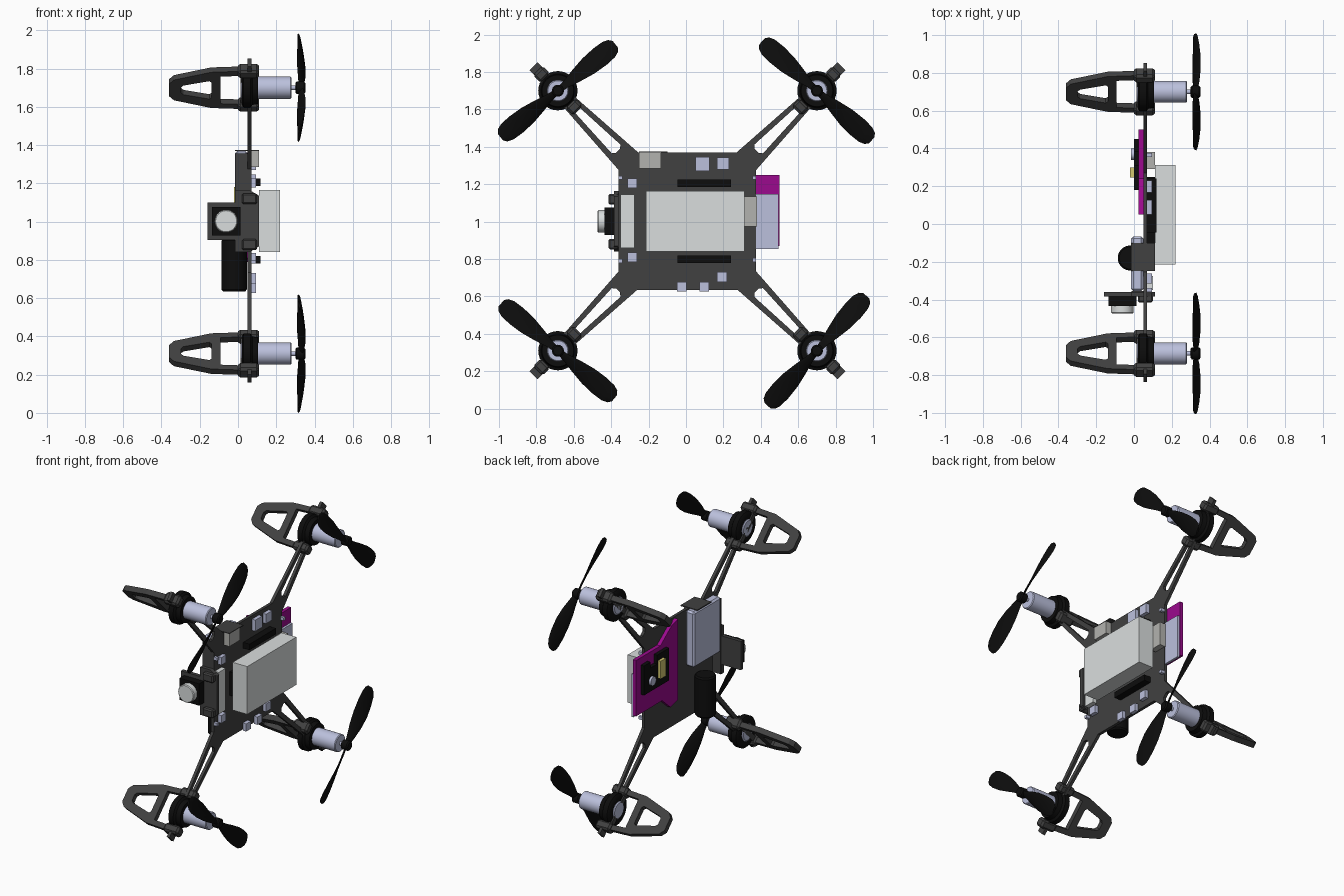
import bpy, bmesh, math
from mathutils import Matrix, Vector

if "Cube" in bpy.data.objects:
    bpy.data.objects.remove(bpy.data.objects["Cube"])


def mat(name, r, g, b):
    m = bpy.data.materials.new(name)
    m.diffuse_color = (r, g, b, 1)
    m.use_nodes = True
    m.node_tree.nodes["Principled BSDF"].inputs["Base Color"].default_value = m.diffuse_color
    return m


DARK = mat("dark_grey", 0.052, 0.052, 0.052)
BLACK = mat("black", 0.004, 0.004, 0.004)
LILAC = mat("pale_lilac", 0.50, 0.53, 0.72)
LIGHT = mat("light_grey", 0.70, 0.73, 0.73)
MID = mat("mid_grey", 0.45, 0.45, 0.43)
MAGENTA = mat("magenta", 0.33, 0.003, 0.27)
YELLOW = mat("yellow", 0.65, 0.58, 0.16)


def finish(name, bm, material, matrix=None, smooth=False):
    if matrix is not None:
        bm.transform(matrix)
    bmesh.ops.recalc_face_normals(bm, faces=bm.faces[:])
    me = bpy.data.meshes.new(name)
    bm.to_mesh(me)
    bm.free()
    me.materials.append(material)
    ob = bpy.data.objects.new(name, me)
    bpy.context.collection.objects.link(ob)
    if smooth:
        bpy.ops.object.select_all(action='DESELECT')
        ob.select_set(True)
        bpy.context.view_layer.objects.active = ob
        bpy.ops.object.shade_smooth_by_angle(angle=math.radians(35))
    return ob


def box(name, x, y, z, material, matrix=None, bevel=0):
    bm = bmesh.new()
    bmesh.ops.create_cube(bm, size=1)
    for v in bm.verts:
        for i, (lo, hi) in enumerate((x, y, z)):
            v.co[i] = lo + (v.co[i] + 0.5) * (hi - lo)
    if bevel:
        bmesh.ops.bevel(bm, geom=bm.edges[:], offset=bevel, segments=1, affect='EDGES')
    return finish(name, bm, material, matrix)


def frame(a, b, d, origin=(0, 0, 0)):
    """Matrix sending local (a, b, depth) to the world."""
    m = Matrix((a, b, d)).transposed().to_4x4()
    m.translation = Vector(origin)
    return m


def prism(name, outline, d0, d1, material, matrix, holes=()):
    bm = bmesh.new()
    for loop in (outline, *holes):
        vs = [bm.verts.new((p[0], p[1], d0)) for p in loop]
        for i, v in enumerate(vs):
            bm.edges.new((v, vs[i - 1]))
    bmesh.ops.triangle_fill(bm, use_beauty=True, use_dissolve=False, edges=bm.edges[:])
    ext = bmesh.ops.extrude_face_region(bm, geom=bm.faces[:])
    for g in ext["geom"]:
        if isinstance(g, bmesh.types.BMVert):
            g.co.z = d1
    return finish(name, bm, material, matrix)


def lathe(name, profile, material, matrix, closed=False, n=32):
    """Revolve (radius, height) points about the local z axis."""
    bm = bmesh.new()
    rings = [[bm.verts.new((r * math.cos(2 * math.pi * i / n), r * math.sin(2 * math.pi * i / n), h))
              for i in range(n)] for r, h in profile]
    pairs = list(zip(rings, rings[1:])) + ([(rings[-1], rings[0])] if closed else [])
    for p, q in pairs:
        for i in range(n):
            j = (i + 1) % n
            bm.faces.new((p[i], p[j], q[j], q[i]))
    if not closed:
        bm.faces.new(rings[0])
        bm.faces.new(rings[-1])
    return finish(name, bm, material, matrix, True)


def mirrored(half):
    return half + [(a, -b) for a, b in reversed(half)]


def propeller(matrix, angle, hand):
    # radius, half chord, pitch in degrees, axial position
    stations = [(0.01, 0.018, 30, 0.327), (0.06, 0.027, 36, 0.33), (0.13, 0.043, 30, 0.331),
                (0.21, 0.056, 23, 0.331), (0.29, 0.059, 17, 0.328), (0.35, 0.054, 13, 0.325),
                (0.38, 0.042, 11, 0.322), (0.395, 0.022, 10, 0.32)]
    bm = bmesh.new()
    n = 10
    for side in (0, math.pi):
        rot = Matrix.Rotation(angle + side, 3, 'Z')
        rings = []
        for r, c, p, h in stations:
            p = math.radians(p) * hand
            ring = []
            for i in range(n):
                t = 2 * math.pi * i / n
                u, w = c * math.cos(t), 0.006 * math.sin(t)
                ring.append(bm.verts.new(rot @ Vector((r, u * math.cos(p) - w * math.sin(p),
                                                       h + u * math.sin(p) + w * math.cos(p)))))
            rings.append(ring)
        for p, q in zip(rings, rings[1:]):
            for i in range(n):
                j = (i + 1) % n
                bm.faces.new((p[i], p[j], q[j], q[i]))
        bm.faces.new(rings[0])
        bm.faces.new(rings[-1])
    finish("propeller", bm, BLACK, matrix, True)
    lathe("propeller_hub", [(0.024, 0.300), (0.032, 0.306), (0.032, 0.345), (0.024, 0.352)], BLACK, matrix)


X, Y, Z = Vector((1, 0, 0)), Vector((0, 1, 0)), Vector((0, 0, 1))
SIDE = frame(Y, Z, X)

# main frame plate
prism("frame_plate", [(-0.36, 0.72), (-0.26, 0.635), (0.28, 0.635), (0.375, 0.72),
                      (0.375, 1.28), (0.28, 1.37), (-0.26, 1.37), (-0.36, 1.28)], 0.05, 0.07, DARK, SIDE)

# four corners: arm, clamp, leg, motor and propeller
for sy, sz, deg in ((-1, 1, 39), (1, 1, -42), (-1, -1, -40), (1, -1, 48)):
    centre = (0, 0.6925 * sy + 0.0075, 1.005 + 0.695 * sz)
    out = Vector((0, sy, sz)).normalized()
    tan = X.cross(out)
    radial = frame(out, tan, X, centre)
    prism("arm", mirrored([(-0.56, 0.072), (-0.53, 0.07), (-0.10, 0.042), (-0.08, 0.042)]),
          0.05, 0.07, DARK, radial,
          [mirrored([(-0.455, 0.015), (-0.44, 0.033), (-0.10, 0.016)])])
    box("arm_tip", (0.07, 0.185), (-0.03, 0.03), (0.05, 0.07), DARK, radial)
    for s in (-1, 1):
        lo, hi = sorted((s * 0.095, s * 0.152))
        box("leg_clamp", (lo, hi), (-0.036, 0.036), (0.0, 0.11), DARK, radial, 0.012)
    prism("leg", mirrored([(-0.36, 0.045), (-0.335, 0.075), (-0.14, 0.132), (0.03, 0.14)]),
          -0.018, 0.018, DARK, frame(X, out, X.cross(out), centre),
          [mirrored([(-0.298, 0.02), (-0.285, 0.034), (-0.15, 0.066), (-0.138, 0.055)]),
           mirrored([(-0.092, 0.10), (0.012, 0.105)])])
    axis = frame(Y, Z, X, centre)
    lathe("motor_mount", [(0.058, 0.02), (0.09, 0.02), (0.105, 0.03), (0.105, 0.065),
                          (0.09, 0.075), (0.085, 0.105), (0.058, 0.105)], BLACK, axis, True)
    lathe("motor", [(0.05, 0.012), (0.058, 0.018), (0.058, 0.275), (0.053, 0.28)], LILAC, axis)
    lathe("motor_shaft", [(0.012, 0.275), (0.012, 0.31)], LILAC, axis, n=16)
    propeller(axis, math.radians(deg), sy * sz)

# battery and the parts under it
box("battery", (0.11, 0.22), (-0.215, 0.312), (0.84, 1.165), LIGHT)
box("battery_pad", (0.07, 0.11), (-0.19, 0.25), (0.92, 1.08), BLACK)
box("front_module", (0.07, 0.10), (-0.35, -0.275), (0.86, 1.145), LIGHT)
for z in (0.80, 1.205):
    box("pin_header", (0.07, 0.118), (-0.045, 0.24), (z - 0.02, z + 0.02), BLACK)
box("rear_connector", (0.06, 0.11), (0.29, 0.38), (0.975, 1.135), MID)
box("top_connector", (0.07, 0.11), (-0.25, -0.135), (1.285, 1.37), MID)
box("connector_cap", (-0.015, 0.11), (-0.25, -0.10), (1.368, 1.375), DARK)

# small chips: y, z, half size
for y, z, h in ((0.088, 1.308, 0.038), (0.198, 1.31, 0.032), (-0.288, 1.205, 0.026),
                (-0.288, 0.81, 0.026), (-0.022, 0.652, 0.026), (0.098, 0.652, 0.026),
                (0.193, 0.705, 0.027), (-0.35, 1.235, 0.01), (-0.35, 0.79, 0.01),
                (0.365, 1.235, 0.01), (0.365, 0.795, 0.01)):
    box("chip", (0.07, 0.095), (y - h, y + h), (z - min(h, 0.02 + h / 2), z + min(h, 0.02 + h / 2)), LILAC)

# receiver box and round capacitor on the underside
box("receiver", (-0.015, 0.05), (-0.355, -0.065), (0.99, 1.37), LILAC, None, 0.012)
box("receiver_front", (-0.013, 0.05), (-0.362, -0.354), (0.84, 1.355), DARK)
lathe("capacitor", [(0.058, 0.635), (0.066, 0.645), (0.066, 0.90), (0.058, 0.91)], BLACK,
      Matrix.Translation((-0.02, -0.18, 0)))

# camera and its bracket
prism("camera_bracket", [(-0.16, 0.905), (-0.015, 0.905), (-0.015, 0.84), (0.06, 0.84), (0.11, 0.87),
                         (0.11, 1.135), (0.06, 1.165), (-0.015, 1.165), (-0.015, 1.10), (-0.16, 1.10)],
      0.36, 0.385, DARK, frame(X, Z, -Y))
box("camera_body", (-0.136, 0.012), (-0.435, -0.38), (0.928, 1.076), BLACK)
lathe("camera_lens", [(0.06, 0.43), (0.06, 0.468), (0.055, 0.473)], LIGHT, frame(X, Z, -Y, (-0.062, 0, 1.002)))
for z in (0.88, 1.12):
    box("bracket_lug", (0.02, 0.10), (-0.415, -0.36), (z - 0.028, z + 0.028), DARK, None, 0.008)

# rear circuit board with its components
prism("circuit_board", [(0.5, 1.25), (0.5, 0.87), (0.22, 0.87), (0.13, 0.79), (0.05, 0.81),
                        (0.05, 1.36), (0.12, 1.34), (0.24, 1.25)], 0.025, 0.05, MAGENTA, SIDE)
box("board_shield", (0.05, 0.065), (0.31, 0.495), (0.855, 1.148), LILAC)
prism("board_cover", [(0.45, 1.20), (0.45, 1.0), (0.18, 1.0), (0.18, 1.22), (0.31, 1.22), (0.31, 1.16),
                      (0.38, 1.16), (0.38, 1.20)], 0.0, 0.025, BLACK, SIDE)
box("yellow_part", (-0.02, 0.0), (0.245, 0.30), (1.06, 1.18), YELLOW)
lathe("button", [(0.03, -0.015), (0.03, 0.001)], LILAC, frame(Y, Z, X, (0, 0.37, 1.07)), n=16)
